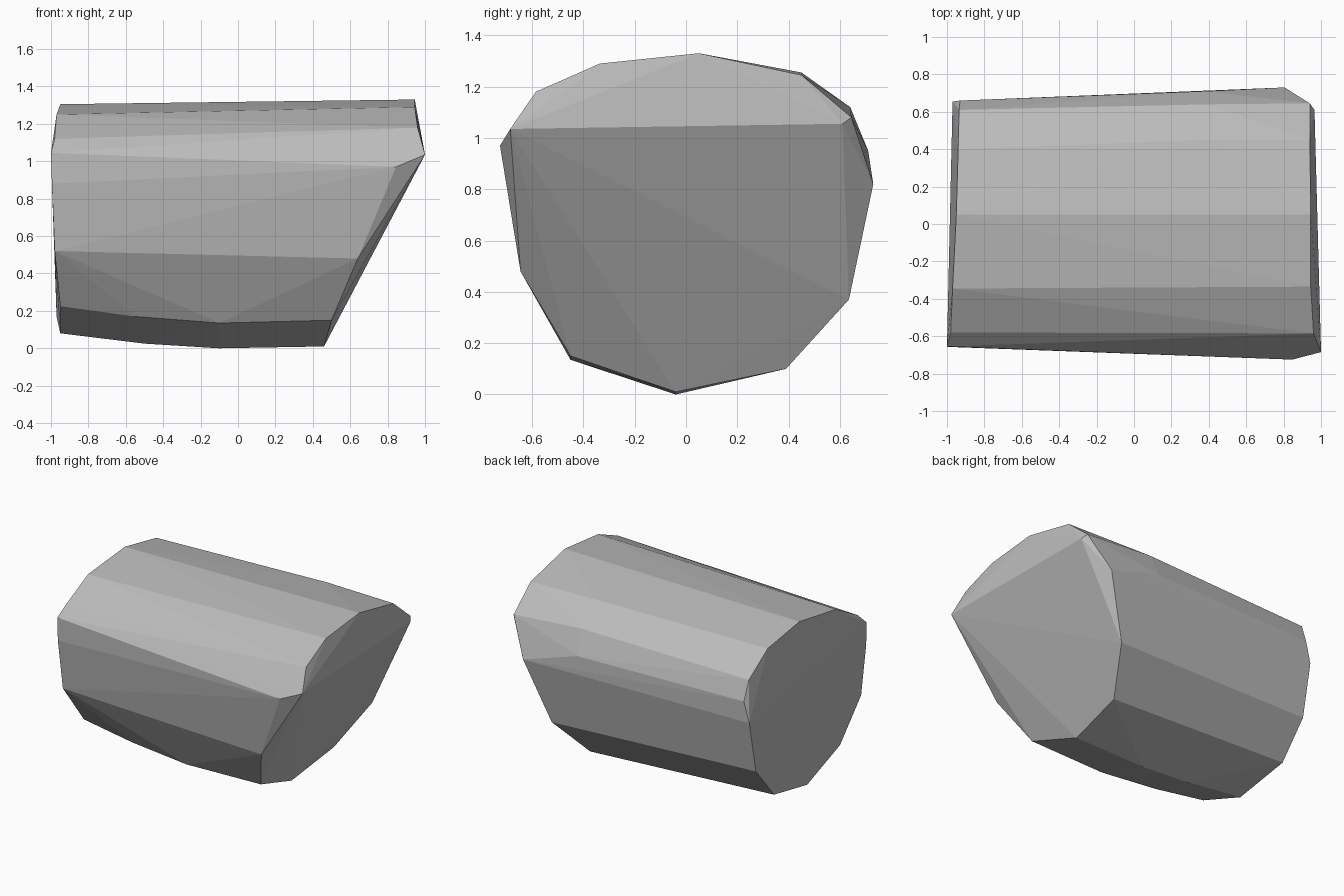
import bpy, bmesh

# Left end ring, the slanted right end ring, and the slight bulges in between
left_end = [(-.95, .05, 1.305), (-.97, -.345, 1.25), (-.98, -.58, 1.12),
            (-1, -.655, 1.045), (-.995, -.657, .88), (-.98, -.62, .52),
            (-.95, -.42, .225), (-.95, -.04, .08), (-.97, .37, .17),
            (-.97, .58, .42), (-.97, .655, .8), (-.93, .66, .95),
            (-.935, .61, 1.09), (-.94, .4, 1.24)]
right_end = [(.945, .05, 1.33), (.945, -.335, 1.29), (.96, -.585, 1.18),
             (1, -.685, 1.035), (.845, -.725, .97), (.64, -.645, .48),
             (.5, -.45, .15), (.46, -.04, .01), (.5, .39, .10),
             (.64, .635, .37), (.805, .73, .82), (.965, .61, 1.055),
             (.94, .645, 1.08), (.94, .45, 1.245)]
bulges = [(-.5, -.04, .025), (-.1, -.04, 0), (-.55, -.435, .17),
          (-.1, -.45, .135), (.38, .71, .95), (.4, .64, 1.12), (.4, .45, 1.255)]

# Log body: faceted skin stretched over the rings
bm = bmesh.new()
for p in left_end + right_end + bulges:
    bm.verts.new(p)
res = bmesh.ops.convex_hull(bm, input=bm.verts[:])
loose = [v for v in bm.verts if not v.link_faces]
bmesh.ops.delete(bm, geom=loose, context='VERTS')
bmesh.ops.recalc_face_normals(bm, faces=bm.faces[:])
mesh = bpy.data.meshes.new("faceted_body")
bm.to_mesh(mesh)
bm.free()

grey = bpy.data.materials.new("light grey")
grey.diffuse_color = (.5, .5, .5, 1)
mesh.materials.append(grey)
body = bpy.data.objects.new("faceted_body", mesh)
bpy.context.collection.objects.link(body)
